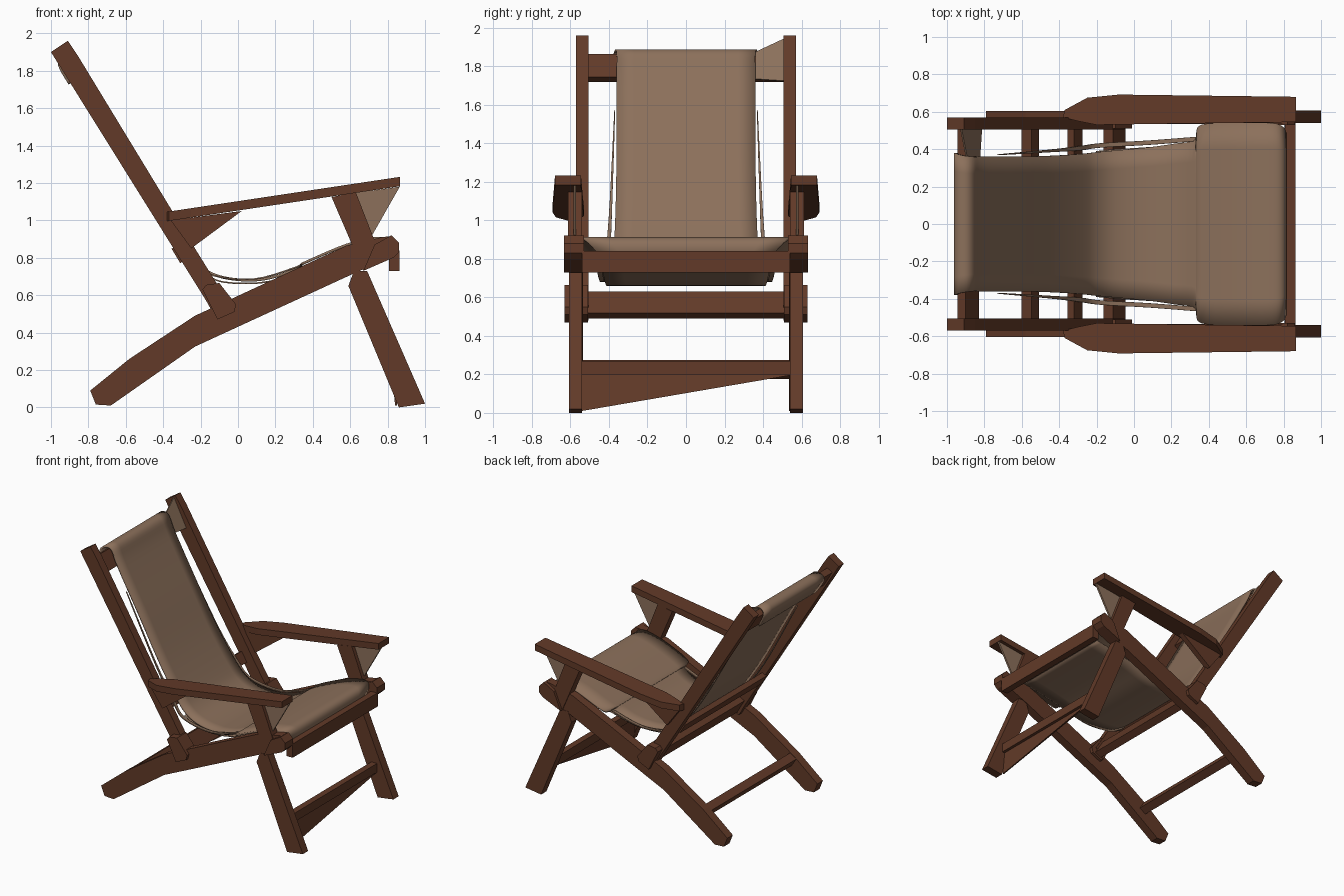
import bpy, bmesh, math
from mathutils import Vector

if "Cube" in bpy.data.objects:
    bpy.data.objects.remove(bpy.data.objects["Cube"])


def material(name, col):
    m = bpy.data.materials.new(name)
    m.diffuse_color = (*col, 1)
    m.use_nodes = True
    m.node_tree.nodes["Principled BSDF"].inputs["Base Color"].default_value = m.diffuse_color
    return m


WOOD = material("brown wood", (0.122, 0.042, 0.021))
CANVAS = material("tan canvas", (0.262, 0.163, 0.105))


def add_object(name, bm, mat):
    bmesh.ops.recalc_face_normals(bm, faces=bm.faces)
    me = bpy.data.meshes.new(name)
    bm.to_mesh(me)
    bm.free()
    me.materials.append(mat)
    ob = bpy.data.objects.new(name, me)
    bpy.context.collection.objects.link(ob)
    return ob


def prism(name, pts, offset, mat):
    """Extrude a closed loop of 3D points by offset."""
    bm = bmesh.new()
    off = Vector(offset)
    a = [bm.verts.new(p) for p in pts]
    b = [bm.verts.new(Vector(p) + off) for p in pts]
    bm.faces.new(a)
    bm.faces.new(b)
    n = len(pts)
    for i in range(n):
        bm.faces.new((a[i], a[(i + 1) % n], b[(i + 1) % n], b[i]))
    return add_object(name, bm, mat)


def side_pair(name, profile, y0, y1, mat=WOOD):
    """Side-view profile (x, z) extruded between y0 and y1 on both sides."""
    for s, tag in ((-1, "right"), (1, "left")):
        prism(f"{name}_{tag}", [(x, s * y0, z) for x, z in profile],
              (0, s * (y1 - y0), 0), mat)


def crossbar(name, x, z, w, h, angle, half=0.54):
    """Bar along y with a w by h section turned by angle in the side view."""
    c, s = math.cos(math.radians(angle)), math.sin(math.radians(angle))
    sec = [(-w / 2, -h / 2), (w / 2, -h / 2), (w / 2, h / 2), (-w / 2, h / 2)]
    prism(name, [(x + u * c - v * s, -half, z + u * s + v * c) for u, v in sec],
          (0, 2 * half, 0), WOOD)


# Wooden side frames
side_pair("back_post", [(-1.0, 1.90), (-0.91, 1.96), (-0.85, 1.87), (-0.23, 0.85),
                        (-0.05, 0.56), (-0.12, 0.48), (-0.17, 0.57)], 0.505, 0.57)
side_pair("seat_rail", [(-0.79, 0.09), (-0.76, 0.015), (-0.68, 0.01), (-0.23, 0.325),
                        (0.65, 0.73), (0.83, 0.80), (0.86, 0.84), (0.85, 0.89),
                        (0.81, 0.915), (0.77, 0.91), (0.58, 0.865),
                        (-0.23, 0.49), (-0.58, 0.26)], 0.535, 0.605)
side_pair("front_leg", [(0.59, 0.65), (0.62, 0.73), (0.69, 0.73), (1.0, 0.02),
                        (0.86, 0.0)], 0.54, 0.607)
side_pair("arm_support", [(0.50, 1.125), (0.63, 1.15), (0.77, 0.79), (0.67, 0.73)],
          0.54, 0.612)
side_pair("rail_end_knob", [(0.67, 0.73), (0.83, 0.80), (0.86, 0.83), (0.86, 0.88),
                            (0.82, 0.92), (0.73, 0.87)], 0.53, 0.632)
side_pair("pivot_block", [(-0.19, 0.63), (-0.17, 0.655), (-0.10, 0.665), (-0.01, 0.55),
                          (-0.02, 0.51), (-0.11, 0.47)], 0.51, 0.63)

# Sloping armrests with tapered back ends
for s, tag in ((-1, "right"), (1, "left")):
    plan = [(-0.38, 0.57), (-0.37, 0.61), (-0.25, 0.675), (-0.08, 0.692),
            (0.865, 0.68), (0.865, 0.545), (0.1, 0.535), (-0.2, 0.53), (-0.3, 0.55)]
    prism(f"armrest_{tag}", [(x, s * y, 1.0 + (x + 0.35) * 0.15) for x, y in plan],
          (0, 0, 0.05), WOOD)
side_pair("armrest_rear_bracket", [(-0.36, 1.0), (0.02, 1.05), (-0.25, 0.85)], 0.555, 0.60)
side_pair("armrest_front_bracket", [(0.61, 1.145), (0.865, 1.18), (0.70, 0.89)],
          0.57, 0.585, CANVAS)

# Crossbars
crossbar("top_crossbar", -0.885, 1.79, 0.05, 0.14, 31, 0.52)
crossbar("back_crossbar", -0.315, 0.82, 0.04, 0.09, 31, 0.52)
crossbar("pivot_crossbar", -0.105, 0.56, 0.06, 0.13, 31)
crossbar("front_crossbar", 0.835, 0.785, 0.055, 0.11, 0)
crossbar("rear_leg_stretcher", -0.555, 0.225, 0.065, 0.075, 33)
crossbar("front_leg_stretcher", 0.83, 0.235, 0.05, 0.07, 0)

# Diagonal web under the front stretcher
prism("front_web", [(0.84, -0.54, 0.01), (0.84, 0.54, 0.195), (0.82, 0.54, 0.21),
                    (0.82, -0.54, 0.21)], (0.01, 0, 0), WOOD)

# Canvas tab beside the top crossbar
prism("top_tab", [(-0.90, 0.36, 1.87), (-0.93, 0.51, 1.94), (-0.82, 0.51, 1.72),
                  (-0.83, 0.36, 1.73)], (0.008, 0, 0.004), CANVAS)


def spline(pts, steps=5):
    """Catmull-Rom sampling of a list of tuples."""
    v = [Vector(p) for p in pts]
    v = [v[0]] + v + [v[-1]]
    out = []
    for i in range(1, len(v) - 2):
        a, b, c, d = v[i - 1:i + 3]
        for k in range(steps):
            t = k / steps
            out.append(0.5 * (2 * b + (c - a) * t + (2 * a - 5 * b + 4 * c - d) * t * t
                              + (3 * b - a - 3 * c + d) * t ** 3))
    return out + [v[-1]]


def cloth(name, rows, thick):
    """Sheet from rows of (x, z, y_left, y_right)."""
    bm = bmesh.new()
    n = 8
    grid = [[bm.verts.new((x, a + (b - a) * j / n, z)) for j in range(n + 1)]
            for x, z, a, b in rows]
    for r, q in zip(grid, grid[1:]):
        for j in range(n):
            bm.faces.new((r[j], r[j + 1], q[j + 1], q[j]))
    ob = add_object(name, bm, CANVAS)
    mod = ob.modifiers.new("thickness", "SOLIDIFY")
    mod.thickness = thick
    mod.offset = 0
    bpy.ops.object.select_all(action='DESELECT')
    ob.select_set(True)
    bpy.context.view_layer.objects.active = ob
    bpy.ops.object.shade_smooth_by_angle(angle=math.radians(40))


# Canvas sling: over the top bar, down the back, sagging seat, round the front bar
path = spline([(-0.90, 1.73, 0.36), (-0.955, 1.83, 0.38), (-0.93, 1.875, 0.37),
               (-0.87, 1.865, 0.36), (-0.81, 1.74, 0.36), (-0.62, 1.40, 0.36),
               (-0.44, 1.08, 0.365), (-0.28, 0.84, 0.375), (-0.19, 0.745, 0.385),
               (-0.08, 0.695, 0.395), (0.08, 0.68, 0.41), (0.22, 0.705, 0.43),
               (0.33, 0.755, 0.45), (0.36, 0.775, 0.53), (0.58, 0.868, 0.54),
               (0.74, 0.905, 0.54), (0.80, 0.885, 0.51), (0.80, 0.82, 0.45),
               (0.73, 0.80, 0.43)])
cloth("canvas_sling", [(x, z, -w, w) for x, z, w in path], 0.014)

# Under layer of the seat
under = spline([(0.74, 0.80, 0.43), (0.4, 0.735, 0.43), (0.2, 0.68, 0.42),
                (0.06, 0.663, 0.41), (-0.1, 0.675, 0.40), (-0.2, 0.73, 0.39)])
cloth("canvas_under_layer", [(x, z, -w, w) for x, z, w in under], 0.008)

# Loose hem strips beside the sling
hem = spline([(-0.73, 1.57, 0.37), (-0.46, 1.08, 0.39), (-0.29, 0.83, 0.405),
              (-0.18, 0.72, 0.42), (0.08, 0.685, 0.435), (0.34, 0.76, 0.455)])
for s, tag in ((-1, "right"), (1, "left")):
    rows = []
    for i, (x, z, w) in enumerate(hem):
        half = min(0.012, 0.002 + 0.001 * i)
        rows.append((x, z, s * w - half, s * w + half))
    cloth(f"hem_strip_{tag}", rows, 0.008)
